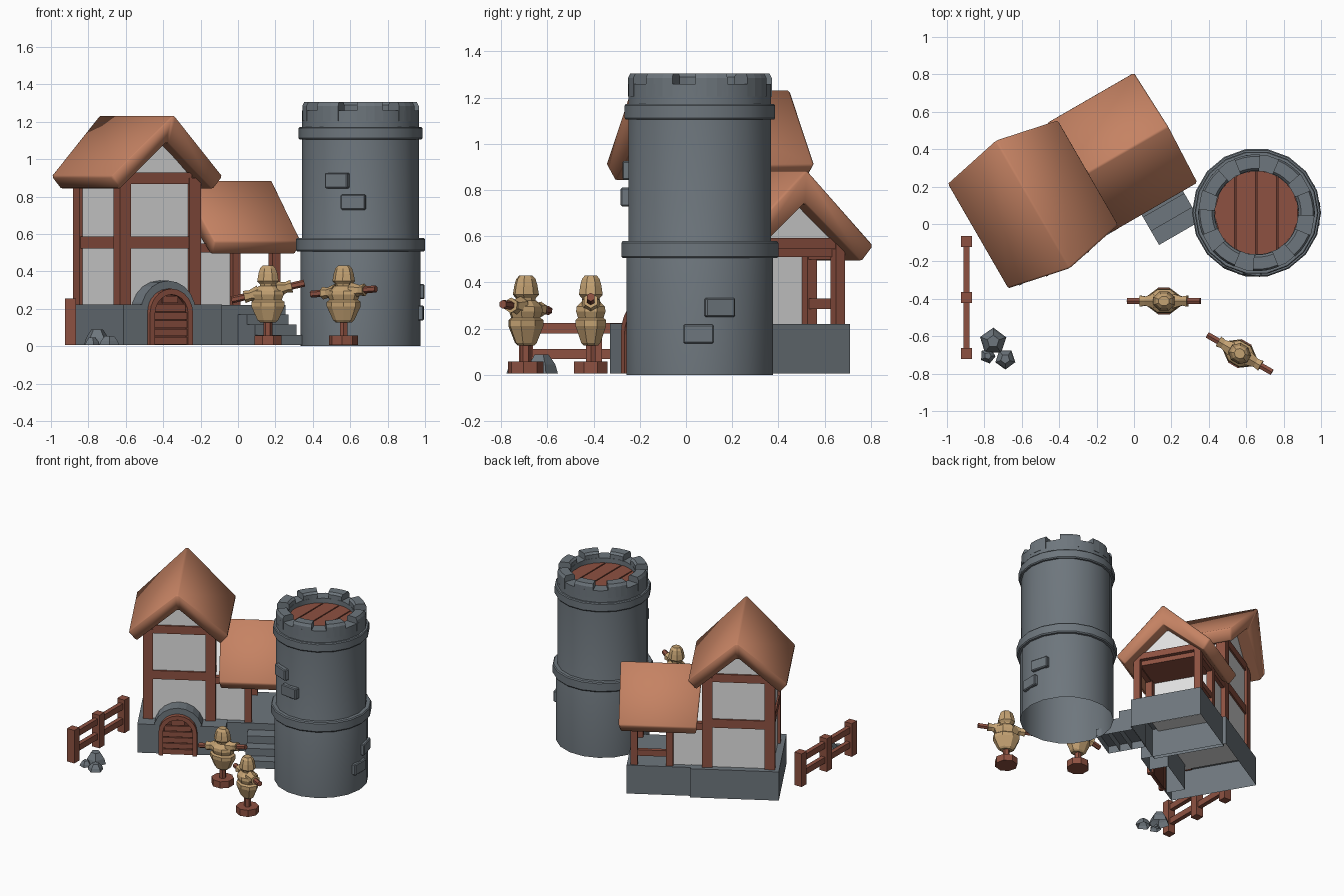
import bpy, bmesh, math
from mathutils import Matrix

if "Cube" in bpy.data.objects:
    bpy.data.objects.remove(bpy.data.objects["Cube"])

def material(name, r, g, b):
    m = bpy.data.materials.new(name)
    m.diffuse_color = (r, g, b, 1)
    m.use_nodes = True
    m.node_tree.nodes["Principled BSDF"].inputs["Base Color"].default_value = m.diffuse_color
    return m

ROOF = material("roof_clay", .56, .225, .125)
STONE = material("grey_stone", .155, .182, .205)
WOOD = material("red_wood", .27, .083, .053)
DARK = material("dark_wood", .13, .04, .027)
PLASTER = material("plaster", .74, .74, .74)
STRAW = material("straw", .55, .36, .17)

def T(x, y, z=0):
    return Matrix.Translation((x, y, z))

def R(deg, axis='Z'):
    return Matrix.Rotation(math.radians(deg), 4, axis)

HOUSE = T(-.54, .105) @ R(30)
TOWER = T(.655, .06, .005)

def finish(bm, name, mat, M=Matrix(), smooth=False, hollow=False, sharp=.5):
    bmesh.ops.recalc_face_normals(bm, faces=bm.faces)
    if hollow:  # no underside on the ground
        low = [f for f in bm.faces if f.normal.z < -.9 and f.calc_center_median().z < .02]
        bmesh.ops.delete(bm, geom=low, context='FACES')
    for f in bm.faces:
        f.smooth = smooth
    for e in bm.edges:
        e.smooth = e.calc_face_angle(0) < sharp
    bm.transform(M)
    me = bpy.data.meshes.new(name)
    bm.to_mesh(me)
    bm.free()
    me.materials.append(mat)
    ob = bpy.data.objects.new(name, me)
    bpy.context.collection.objects.link(ob)
    return ob

def add_box(bm, x0, x1, y0, y1, z0, z1):
    m = T((x0+x1)/2, (y0+y1)/2, (z0+z1)/2) @ Matrix.Diagonal((x1-x0, y1-y0, z1-z0, 1))
    bmesh.ops.create_cube(bm, size=1, matrix=m)

def boxes(name, mat, M, *dims, hollow=False):
    bm = bmesh.new()
    for d in dims:
        add_box(bm, *d)
    return finish(bm, name, mat, M, hollow=hollow)

def sweep(bm, rings):
    """Join equal point rings with faces and cap both ends."""
    vs = [[bm.verts.new(p) for p in ring] for ring in rings]
    n = len(vs[0])
    for a, b in zip(vs, vs[1:]):
        for j in range(n):
            bm.faces.new((a[j], a[(j+1) % n], b[(j+1) % n], b[j]))
    bm.faces.new(vs[0])
    bm.faces.new(vs[-1])

def prism(name, mat, M, pts, y0, y1, hollow=False):
    """Outline in x,z pushed along y."""
    bm = bmesh.new()
    sweep(bm, [[(x, y, z) for x, z in pts] for y in (y0, y1)])
    return finish(bm, name, mat, M, hollow=hollow)

def stack(bm, prof, n, sy=1, turn=0):
    """Solid of stacked n-sided rings from (radius, z) pairs."""
    sweep(bm, [[(r*math.cos(turn+math.tau*i/n), sy*r*math.sin(turn+math.tau*i/n), z)
                for i in range(n)] for r, z in prof])

def turned(name, mat, M, prof, n, smooth=False, sy=1, turn=0, hollow=False):
    bm = bmesh.new()
    stack(bm, prof, n, sy, turn)
    return finish(bm, name, mat, M, smooth, hollow)

# Roofs: folded slab whose ridge overhangs the eaves
def roof(name, M, ridge_z, half, eave, under):
    pts = [(0, 0, half), (.345, -.33, eave), (.29, -.40, under), (0, -.145, under+.01),
           (-.29, -.40, under), (-.345, -.33, eave)]
    bm = bmesh.new()
    sweep(bm, [[(x, s*h, ridge_z+z) for x, z, h in pts] for s in (-1, 1)])
    # split the concave caps into two slopes
    bmesh.ops.connect_verts_concave(bm, faces=[f for f in bm.faces if len(f.verts) > 4])
    ob = finish(bm, name, ROOF, M, smooth=True, sharp=4)
    bev = ob.modifiers.new("bevel", 'BEVEL')
    bev.width, bev.segments = .01, 1

WING = HOUSE @ T(.55, 0) @ R(90)
roof("main_roof", HOUSE, 1.237, .395, .322, .31)
roof("wing_roof", WING, .889, .285, .27, .26)

# Stone foundations and steps
boxes("main_foundation", STONE, HOUSE, (-.28, .33, -.34, .28, .005, .222), hollow=True)
boxes("wing_foundation", STONE, HOUSE, (.3, .77, -.255, .255, .005, .22), hollow=True)
boxes("steps", STONE, HOUSE, *[(.475, .73, -.525+.085*i, -.25, .005, .005+.055*(i+1))
                               for i in range(3)], hollow=True)

# Plaster walls and gables
def gable(w, z0, z1, top):
    return [(-w, z0), (w, z0), (w, z1), (0, top), (-w, z1)]
prism("main_walls", PLASTER, HOUSE, gable(.232, .2, .875, 1.1), -.232, .232)
prism("wing_walls", PLASTER, WING, gable(.215, .2, .535, .75), .1, .35)
prism("porch_gable", PLASTER, WING, [(-.22, .55), (.22, .55), (0, .75)], -.18, -.15)

# Timber frame of the main house
bm = bmesh.new()
for sx in (-1, 1):
    for sy in (-1, 1):
        x, y = sx*.215, sy*.215
        add_box(bm, x-.035, x+.035, y-.035, y+.035, .2, .9)
for z0, z1 in ((.522, .586), (.868, .928)):
    for s in (-1, 1):
        add_box(bm, -.2, .2, s*.23-.014, s*.23+.014, z0, z1)
        add_box(bm, s*.23-.014, s*.23+.014, -.2, .2, z0, min(z1, .88))
finish(bm, "main_timber_frame", WOOD, HOUSE)

# Timber frame of the porch wing
bm = bmesh.new()
for s in (-1, 1):
    for x in (.475, .72):
        add_box(bm, x-.024, x+.024, s*.222-.023, s*.222+.023, .2, .57)
    add_box(bm, .25, .72, s*.222-.018, s*.222+.018, .5, .55)
add_box(bm, .70, .74, -.24, .24, .545, .592)
add_box(bm, .45, .71, -.21, .21, .51, .545)
add_box(bm, .475, .71, .205, .235, .285, .33)
finish(bm, "porch_timber_frame", WOOD, HOUSE)

# Arched doorway
def arch(w, zs, n=10):
    return [(-w, .005)] + [(-w*math.cos(math.pi*i/n), zs+w*math.sin(math.pi*i/n))
                           for i in range(n+1)] + [(w, .005)]
prism("door_surround", STONE, HOUSE, arch(.17, .18), -.335, -.2, hollow=True)
prism("door_back", DARK, HOUSE, arch(.115, .172), -.346, -.33)
bm = bmesh.new()
sweep(bm, [[(xo, -.37, zo), (xo, -.325, zo), (xi, -.325, zi), (xi, -.37, zi)]
           for (xo, zo), (xi, zi) in zip(arch(.133, .174), arch(.102, .174))])
finish(bm, "door_frame", WOOD, HOUSE)
bm = bmesh.new()
for i in range(6):
    z0 = .01 + .044*i
    top = max(0, z0+.038-.174)
    w = math.sqrt(max(.105**2-top**2, .001))
    add_box(bm, -w, w, -.358, -.335, z0, z0+.038)
finish(bm, "door_planks", WOOD, HOUSE)

# Round tower with bands
N = 18
turned("tower_body", STONE, TOWER, [(.322, -.005), (.322, .53), (.313, .56), (.313, 1.255),
       (.225, 1.255), (.225, 1.2)], N, True, hollow=True)
turned("middle_band", STONE, TOWER, [(.31, .5), (.339, .5), (.345, .508), (.345, .566),
       (.339, .574), (.31, .574)], N, True)
turned("upper_band", STONE, TOWER, [(.30, 1.1), (.326, 1.1), (.331, 1.107), (.331, 1.16),
       (.326, 1.167), (.30, 1.167)], N, True)

# Battlements
bm = bmesh.new()
sec = [(.225, 1.2), (.312, 1.2), (.312, 1.28), (.302, 1.3), (.238, 1.3), (.225, 1.285)]
for k in range(8):
    rings = []
    for j in range(4):
        a = math.radians(45*k - 3.5 + 26*j/3)
        rings.append([(r*math.cos(a), r*math.sin(a), z) for r, z in sec])
    sweep(bm, rings)
finish(bm, "battlements", STONE, TOWER)

# Tower deck of four planks
turned("deck_base", DARK, TOWER, [(.224, 1.19), (.224, 1.205)], N)
bm = bmesh.new()
for k in range(4):
    x0 = -.222 + .112*k
    xs = [x0 + .104*i/5 for i in range(6)]
    half = [math.sqrt(max(.223**2 - x*x, .0004)) for x in xs]
    outline = list(zip(xs, half)) + [(x, -h) for x, h in reversed(list(zip(xs, half)))]
    sweep(bm, [[(x, y, z) for x, y in outline] for z in (1.2, 1.22)])
finish(bm, "deck_planks", WOOD, TOWER)

# Raised bricks on the tower
for ang, z in ((-113, .88), (-97, .765), (15.5, .287), (-1, .172)):
    ob = boxes("tower_brick", STONE, TOWER @ R(ang), (.28, .338, -.066, .066, z-.041, z+.041))
    bev = ob.modifiers.new("bevel", 'BEVEL')
    bev.width, bev.segments = .006, 1

# Scarecrows
def scarecrow(x, y, turn, tilt):
    M = T(x, y, .007) @ R(turn)
    turned("scarecrow_foot", WOOD, M, [(.078, 0), (.078, .05)], 8, turn=math.pi/8)
    turned("scarecrow_pole", WOOD, M, [(.024, .04), (.024, .15)], 6)
    turned("scarecrow_body", STRAW, M, [(.045, .12), (.06, .132), (.096, .205), (.096, .23),
           (.08, .24), (.092, .268), (.088, .288), (.052, .315)], 8, sy=.75, turn=math.pi/8)
    turned("scarecrow_head", STRAW, M, [(.042, .305), (.047, .325), (.062, .34), (.055, .38),
           (.046, .408), (.03, .424)], 8, sy=.9, turn=math.pi/8)
    A = M @ T(0, 0, .285) @ R(-tilt, 'Y') @ R(90, 'Y')
    turned("scarecrow_arms", WOOD, A, [(.019, -.2), (.019, .2)], 6)
    bm = bmesh.new()
    for s in (-1, 1):
        stack(bm, [(.045, s*.05), (.028, s*.1), (.034, s*.13)], 6)
    finish(bm, "scarecrow_sleeves", STRAW, A)

scarecrow(.16, -.412, 0, 13)
scarecrow(.565, -.693, -30, 4)

# Fence
boxes("fence_posts", WOOD, T(-.895, 0),
      *[(-.03, .03, y-.03, y+.03, .005, .255) for y in (-.093, -.393, -.693)])
boxes("fence_rails", WOOD, T(-.895, 0),
      *[(-.016, .016, -.68, -.1, z, z+.045) for z in (.068, .18)])

# Rocks
for x, y, r, h, a in ((-.753, -.628, .074, .088, .3), (-.782, -.705, .042, .045, 1.2),
                      (-.688, -.722, .056, .055, 2.2)):
    turned("rock", STONE, T(x, y), [(r, .005), (r*.85, h*.5), (r*.45, h)], 5, turn=a, hollow=True)
